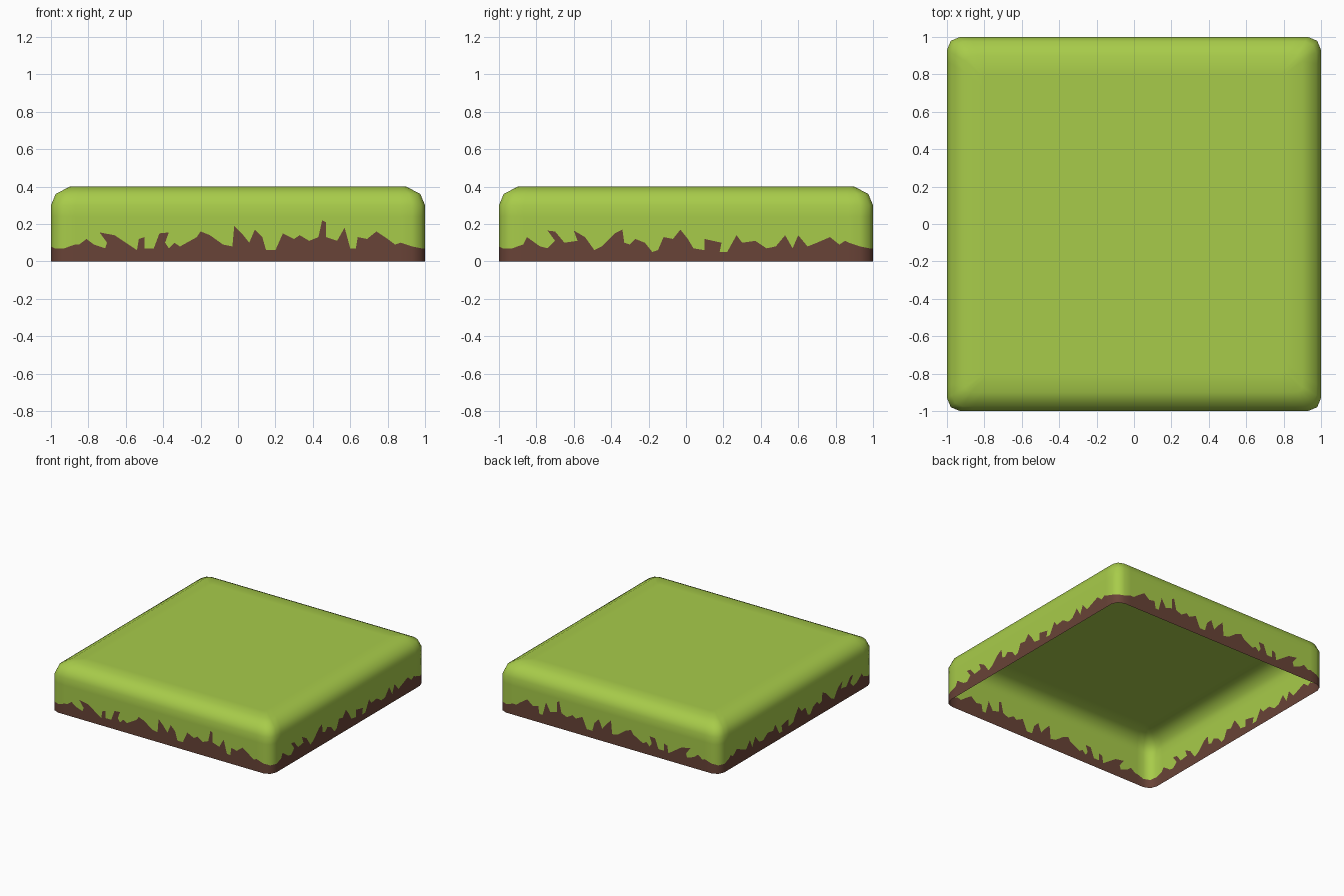
import bpy, bmesh

if "Cube" in bpy.data.objects:
    bpy.data.objects.remove(bpy.data.objects["Cube"])

# materials
def material(name, rgb):
    m = bpy.data.materials.new(name)
    m.diffuse_color = (*rgb, 1)
    m.use_nodes = True
    m.node_tree.nodes["Principled BSDF"].inputs["Base Color"].default_value = m.diffuse_color
    return m

GREEN, BROWN = 0, 1

# ragged grass line along a wall: (distance along wall, height)
front_edge = [
    (-.85, .09), (-.81, .12), (-.77, .09), (-.71, .07), (-.70, .10), (-.74, .155),
    (-.66, .14), (-.60, .10), (-.54, .06), (-.53, .12), (-.50, .13), (-.50, .07),
    (-.45, .07), (-.42, .15), (-.37, .155), (-.39, .10), (-.37, .07), (-.34, .10),
    (-.31, .08), (-.22, .13), (-.20, .16), (-.15, .14), (-.08, .09), (-.03, .08),
    (-.02, .19), (.02, .15), (.06, .10), (.09, .17), (.13, .13), (.15, .06),
    (.20, .06), (.24, .15), (.30, .12), (.33, .14), (.38, .11), (.43, .13),
    (.45, .22), (.47, .21), (.47, .13), (.53, .11), (.57, .18), (.60, .07),
    (.63, .07), (.64, .13), (.69, .12), (.74, .16), (.80, .12), (.84, .09)]
side_edge = [
    (-.85, .13), (-.78, .08), (-.74, .07), (-.70, .11), (-.74, .165), (-.70, .16),
    (-.65, .10), (-.58, .11), (-.60, .165), (-.54, .13), (-.49, .06), (-.45, .08),
    (-.38, .15), (-.34, .17), (-.33, .10), (-.30, .09), (-.27, .12), (-.22, .10),
    (-.18, .05), (-.15, .06), (-.12, .13), (-.07, .12), (-.03, .17), (.01, .12),
    (.04, .07), (.10, .06), (.10, .12), (.19, .10), (.18, .05), (.22, .05),
    (.27, .14), (.30, .10), (.37, .11), (.43, .07), (.48, .08), (.53, .14),
    (.57, .07), (.60, .14), (.65, .08), (.70, .10), (.77, .13), (.82, .09), (.85, .11)]

def mirrored(edge):
    return [(-t, z) for t, z in reversed(edge)]

# walls in order: right, back, left, front
edges = [side_edge, mirrored(front_edge), mirrored(side_edge), front_edge]

bm = bmesh.new()

def turn(x, y, k):
    for _ in range(k):
        x, y = -y, x
    return x, y

def ring(half, r, heights):
    """Rounded square loop: five points per corner, with heights per point."""
    s, f, m = half - r - .06, half - r, half - .293 * r
    corner = [(s, -half), (f, -half), (m, -m), (half, -f), (half, -s)]
    return [bm.verts.new((*turn(x, y, k), z))
            for k in range(4) for (x, y), z in zip(corner, heights)]

rings = [ring(1, .07, [0] * 5),
         ring(1, .07, [.10, .08, .07, .07, .09]),
         ring(1, .07, [.24] * 5),
         ring(1, .07, [.30] * 5),
         ring(.975, .06, [.36] * 5),
         ring(.90, .03, [.40] * 5),
         ring(.80, .02, [.40] * 5)]
ragged = [[bm.verts.new((*turn(1, t, k), z)) for t, z in edges[k]] for k in range(4)]

# walls and rounded rim, earth below the ragged line and grass above
for level, (lo, hi) in enumerate(zip(rings, rings[1:])):
    for i in range(20):
        j = (i + 1) % 20
        cut = ragged[i // 5] if i % 5 == 4 else []
        low_cut = cut if level == 1 else []
        high_cut = cut[::-1] if level == 0 else []
        face = bm.faces.new([lo[i], *low_cut, lo[j], hi[j], *high_cut, hi[i]])
        face.material_index = BROWN if level == 0 else GREEN

# flat grass top; the bottom stays open
bm.faces.new(rings[-1])
for f in bm.faces:
    f.smooth = True
bm.normal_update()

mesh = bpy.data.meshes.new("grass_block")
bm.to_mesh(mesh)
bm.free()
mesh.materials.append(material("grass green", (.39, .60, .068)))
mesh.materials.append(material("earth brown", (.14, .056, .038)))
obj = bpy.data.objects.new("grass_block", mesh)
bpy.context.collection.objects.link(obj)
